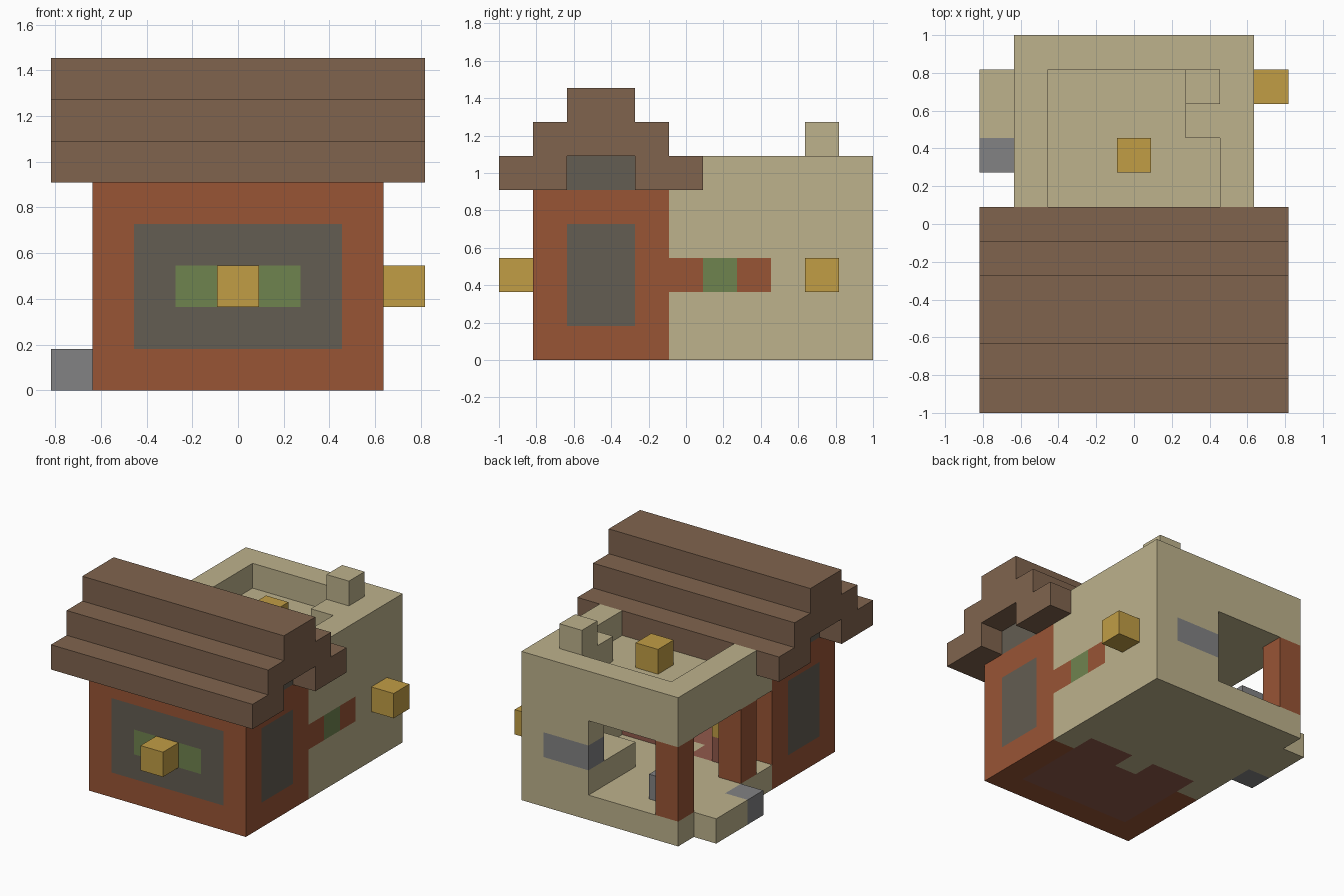
import bpy
import bmesh
from mathutils import Vector

cube = bpy.data.objects.get("Cube")
if cube:
    bpy.data.objects.remove(cube, do_unlink=True)

U = 2 / 11                      # edge length of one block
ORIGIN = Vector((-4.5, -5.5, 0))

COLOURS = {
    "brick": (0.314, 0.089, 0.036),
    "dark_glass": (0.125, 0.109, 0.084),
    "leaf_green": (0.159, 0.227, 0.078),
    "lamp_yellow": (0.533, 0.337, 0.060),
    "roof_brown": (0.216, 0.127, 0.076),
    "sandstone": (0.509, 0.445, 0.262),
    "grey_stone": (0.223, 0.223, 0.228),
    "floor_wood": (0.283, 0.102, 0.072),
}


def make_material(name, rgb):
    mat = bpy.data.materials.new(name)
    mat.use_nodes = True
    mat.diffuse_color = (*rgb, 1)
    mat.node_tree.nodes["Principled BSDF"].inputs["Base Color"].default_value = (*rgb, 1)
    return mat


MATERIALS = {name: make_material(name, rgb) for name, rgb in COLOURS.items()}
blocks = {}                     # block position -> (part name, colour)


def span(r):
    return range(r, r + 1) if isinstance(r, int) else range(r[0], r[1] + 1)


def fill(part, colour, x, y, z):
    """Fill an inclusive range of blocks; later fills replace earlier ones."""
    for i in span(x):
        for j in span(y):
            for k in span(z):
                blocks[i, j, k] = (part, colour)


def carve(x, y, z):
    for i in span(x):
        for j in span(y):
            for k in span(z):
                blocks.pop((i, j, k), None)


# Brick front house, hollow above a wooden floor
fill("house_walls", "brick", (1, 7), (1, 4), (0, 4))
carve((2, 6), (2, 4), (0, 4))
fill("house_floor", "floor_wood", (2, 6), (2, 4), 0)

# Rear sandstone wing: solid mass, hollow room, sunken roof terrace
fill("rear_wing", "sandstone", (1, 7), (5, 10), (0, 5))
carve((2, 6), (5, 9), (1, 3))
carve((2, 6), (5, 9), 5)

# Open side and back of the wing, held up by brick posts
carve(1, (5, 9), (1, 3))
carve((1, 4), 10, (1, 3))
for y in (6, 10):
    fill("porch_post", "brick", 1, y, (1, 3))

# Wooden partition with a doorway in the middle
for x in ((2, 3), (5, 6)):
    fill("partition", "floor_wood", x, 5, (0, 3))
carve(3, 5, (1, 3))
fill("room_lamp", "lamp_yellow", 2, 5, 2)

# Stepped roof with open gable ends
for y in ((0, 1), (4, 5)):
    fill("roof", "roof_brown", (0, 8), y, 5)
fill("roof", "roof_brown", (0, 8), (1, 4), 6)
fill("roof", "roof_brown", (0, 8), (2, 3), 7)

# Windows set in the walls and gables
fill("front_window", "dark_glass", (2, 6), 1, (1, 3))
for x in (1, 7):
    fill("side_window", "dark_glass", x, (2, 3), (1, 3))
    fill("gable_window", "dark_glass", x, (2, 3), 5)

# Coloured bands in the walls
for x in (3, 5):
    fill("front_window_plants", "leaf_green", x, 1, 2)
fill("side_band", "brick", 7, (5, 7), 2)
fill("side_band", "leaf_green", 7, 6, 2)
fill("back_band", "grey_stone", (5, 6), 10, 2)

# Chimney and its low shoulder on the terrace
fill("chimney", "sandstone", 6, 8, 5)
fill("chimney", "sandstone", 6, 9, (5, 6))

# Furniture in the open room
fill("counter", "sandstone", (5, 6), (8, 9), 1)
fill("stool", "grey_stone", 2, 9, 1)

# Entrance step
fill("entrance_step", "sandstone", 0, (8, 9), 0)
fill("entrance_step", "grey_stone", 0, 7, 0)

# Lamps on the front, side and terrace
fill("front_lamp", "lamp_yellow", 4, 0, 2)
fill("side_lamp", "lamp_yellow", 8, 9, 2)
fill("terrace_lamp", "lamp_yellow", 4, 7, 5)


def build_part(part):
    """Build the exposed block faces of one part as a single mesh."""
    cells = {c: v[1] for c, v in blocks.items() if v[0] == part}
    used = sorted(set(cells.values()))
    bm = bmesh.new()
    for cell, colour in cells.items():
        centre = Vector(cell) + Vector((0.5, 0.5, 0.5)) + ORIGIN
        for axis in range(3):
            for sign in (-1, 1):
                normal = Vector((0, 0, 0))
                normal[axis] = sign
                neighbour = tuple(int(a + b) for a, b in zip(cell, normal))
                if neighbour in blocks:
                    continue
                side = Vector((0, 0, 0))
                side[(axis + 1) % 3] = 0.5
                up = normal.cross(side)
                mid = centre + normal * 0.5
                corners = (mid - side - up, mid + side - up, mid + side + up, mid - side + up)
                face = bm.faces.new([bm.verts.new(c * U) for c in corners])
                face.material_index = used.index(colour)
    bmesh.ops.remove_doubles(bm, verts=bm.verts[:], dist=0.001)
    mesh = bpy.data.meshes.new(part)
    bm.to_mesh(mesh)
    bm.free()
    for colour in used:
        mesh.materials.append(MATERIALS[colour])
    obj = bpy.data.objects.new(part, mesh)
    bpy.context.scene.collection.objects.link(obj)


for part_name in sorted({v[0] for v in blocks.values()}):
    build_part(part_name)
